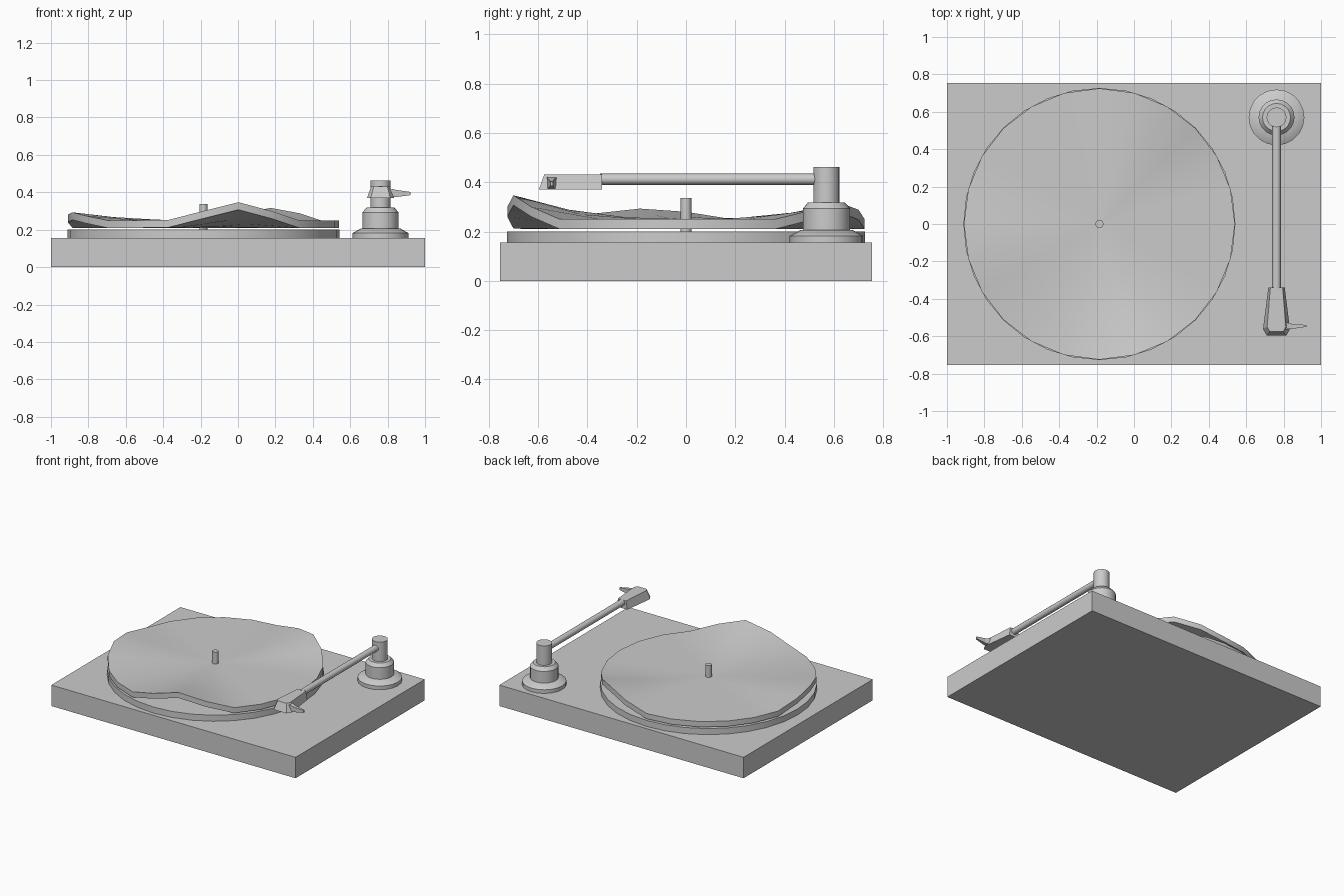
import bpy, bmesh, math
from mathutils import Matrix

if "Cube" in bpy.data.objects:
    bpy.data.objects.remove(bpy.data.objects["Cube"])

grey = bpy.data.materials.new("plain grey")
grey.use_nodes = True
COLOUR = (0.6, 0.6, 0.6, 1)
grey.diffuse_color = COLOUR
grey.node_tree.nodes["Principled BSDF"].inputs["Base Color"].default_value = COLOUR


def finish(name, bm, smooth=True, angle=35):
    """Turn a bmesh into a named, coloured object."""
    bmesh.ops.recalc_face_normals(bm, faces=bm.faces)
    mesh = bpy.data.meshes.new(name)
    bm.to_mesh(mesh)
    bm.free()
    mesh.materials.append(grey)
    obj = bpy.data.objects.new(name, mesh)
    bpy.context.collection.objects.link(obj)
    if smooth:
        bpy.ops.object.select_all(action='DESELECT')
        obj.select_set(True)
        bpy.context.view_layer.objects.active = obj
        bpy.ops.object.shade_smooth_by_angle(angle=math.radians(angle))
    return obj


def loft(bm, rings):
    """Skin a list of closed point rings and cap both ends."""
    loops = [[bm.verts.new(p) for p in ring] for ring in rings]
    n = len(loops[0])
    for a, b in zip(loops, loops[1:]):
        for i in range(n):
            j = (i + 1) % n
            bm.faces.new((a[i], a[j], b[j], b[i]))
    bm.faces.new(loops[0])
    bm.faces.new(loops[-1])


def turned(name, centre, profile, sides):
    """Lathe a (radius, z) profile about a vertical axis."""
    bm = bmesh.new()
    loft(bm, [[(centre[0] + r * math.cos(math.tau * i / sides),
                centre[1] + r * math.sin(math.tau * i / sides), z)
               for i in range(sides)] for r, z in profile])
    return finish(name, bm)


PLATTER = (-0.185, 0)
PIVOT = (0.762, 0.57)

# Plinth
bm = bmesh.new()
bmesh.ops.create_cube(bm, size=1, matrix=Matrix.Translation((0, 0, 0.0775))
                      @ Matrix.Diagonal((2, 1.51, 0.155, 1)))
finish("plinth", bm, smooth=False)

# Platter and spindle
turned("platter", PLATTER, [(0.727, 0.15), (0.727, 0.2)], 32)
turned("spindle", PLATTER, [(0.022, 0.195), (0.022, 0.337)], 12)

# Warped record: lift of the rim at each 15 degree step, fading to the middle
SIDES, RADIUS, THICK = 24, 0.725, 0.04
lift = {3: 0.038, 4: 0.066, 5: 0.038, 12: 0.03, 13: 0.043, 14: 0.024,
        17: 0.002, 18: 0.05, 19: 0.097, 20: 0.05}


def record_ring(f, z):
    return [(PLATTER[0] + f * RADIUS * math.cos(math.tau * i / SIDES),
             f * RADIUS * math.sin(math.tau * i / SIDES),
             z + lift.get(i, 0) * f ** 2.4) for i in range(SIDES)]


steps = [0.03, 0.35, 0.68, 1]
bm = bmesh.new()
loft(bm, [record_ring(f, 0.21) for f in steps]
     + [record_ring(f, 0.21 + THICK) for f in reversed(steps)])
finish("warped_record", bm, angle=50)

# Tonearm pivot: flared foot, collar and post
turned("pivot_foot", PIVOT, [(0.149, 0.15), (0.149, 0.182), (0.105, 0.207)], 20)
turned("pivot_collar", PIVOT, [(0.096, 0.2), (0.096, 0.293), (0.075, 0.318)], 20)
turned("pivot_post", PIVOT, [(0.053, 0.31), (0.053, 0.462)], 20)

# Arm tube
bm = bmesh.new()
bmesh.ops.create_cone(bm, cap_ends=True, segments=12, radius1=0.023, radius2=0.023, depth=0.92,
                      matrix=Matrix.Translation((PIVOT[0], 0.11, 0.412))
                      @ Matrix.Rotation(math.pi / 2, 4, 'X'))
finish("arm_tube", bm)


# Headshell: tapered trapezoid sections, with a slanted nose
def section(y_low, y_top, half_low, half_top):
    x = PIVOT[0]
    return [(x - half_low, y_low, 0.37), (x + half_low, y_low, 0.37),
            (x + half_top, y_top, 0.432), (x - half_top, y_top, 0.432)]


bm = bmesh.new()
loft(bm, [section(-0.34, -0.34, 0.044, 0.033),
          section(-0.562, -0.55, 0.072, 0.05),
          section(-0.597, -0.575, 0.052, 0.036)])
finish("headshell", bm, smooth=False)

# Finger lift
bm = bmesh.new()
loft(bm, [[(x, y0, z0), (x, y1, z0), (x, y1, z1), (x, y0, z1)]
          for x, y0, y1, z0, z1 in ((0.79, -0.565, -0.52, 0.373, 0.425),
                                    (0.85, -0.56, -0.535, 0.375, 0.412),
                                    (0.922, -0.55, -0.54, 0.385, 0.402))])
finish("finger_lift", bm, smooth=False)
